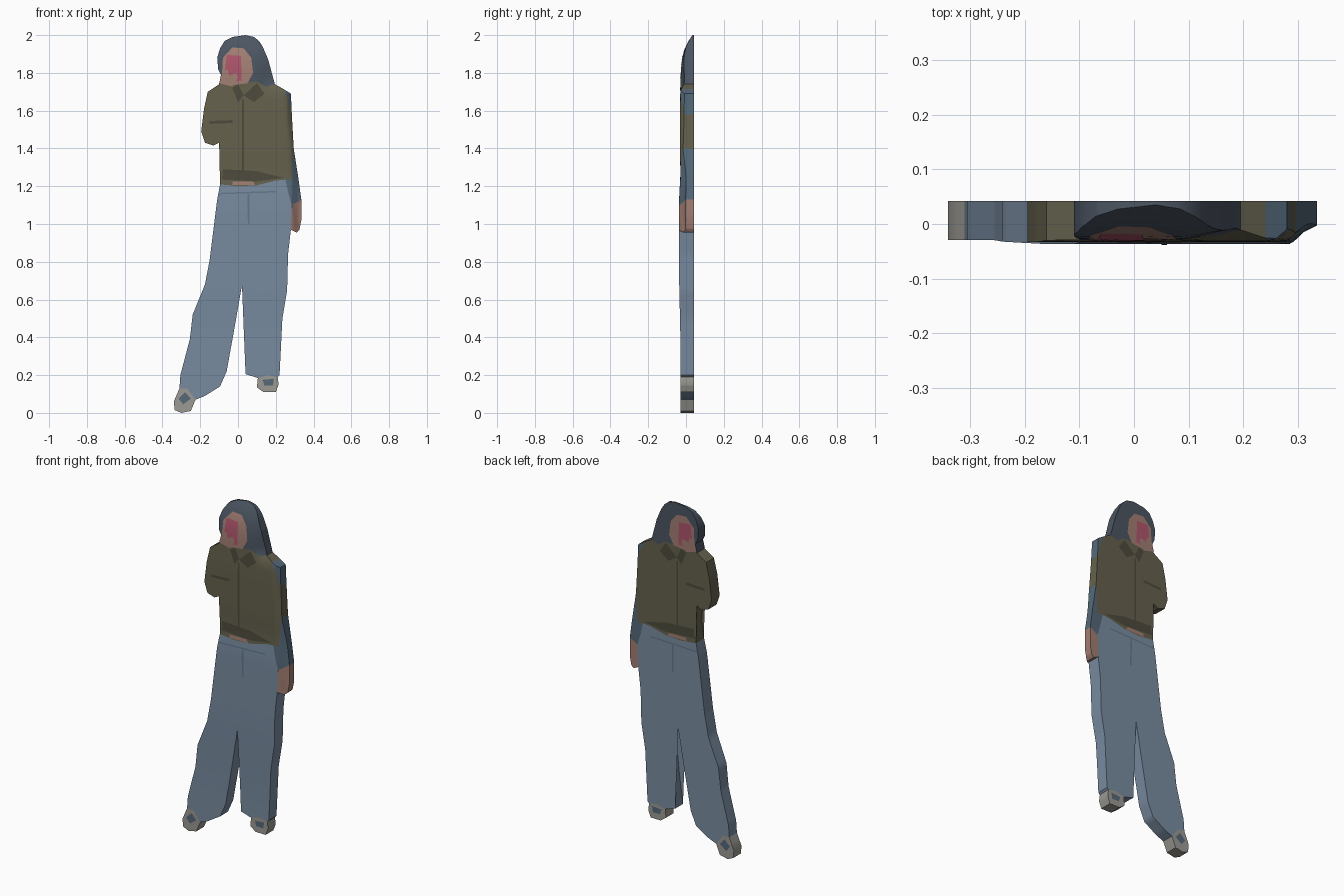
import bpy, bmesh, math
from mathutils import Vector
from mathutils.geometry import intersect_point_line

if "Cube" in bpy.data.objects:
    bpy.data.objects.remove(bpy.data.objects["Cube"])

BACK = 0.042
COLORS = {
    "hair": (0.07, 0.09, 0.12), "skin": (0.36, 0.21, 0.17), "shirt": (0.13, 0.12, 0.075),
    "shade": (0.075, 0.07, 0.045), "denim": (0.19, 0.26, 0.35), "navy": (0.09, 0.14, 0.19),
    "seam": (0.12, 0.18, 0.26), "shoe": (0.33, 0.32, 0.29), "case": (0.42, 0.09, 0.15),
}
MATS = {}
for key, rgb in COLORS.items():
    MATS[key] = bpy.data.materials.new(key)
    MATS[key].diffuse_color = (*rgb, 1)


def ramp(v, a, b):
    t = min(max((v - a) / (b - a), 0), 1)
    return t * t * (3 - 2 * t)


def front_y(x, z):
    """Height of the shallow front relief."""
    y = -0.029 - 0.008 * ramp(z, 0.3, 0.8) * (1 - ramp(z, 1.1, 1.3))
    y -= 0.004 * ramp(z, 1.25, 1.4) * (1 - ramp(z, 1.6, 1.75))
    t = min(max((z - 1.68) / 0.32, 0), 1)              # crown curves backwards
    y += 0.064 * t ** 4
    y += 0.030 * ramp(z, 1.7, 1.76) * ramp(x, 0.08, 0.19) * (1 - t)
    edge = 0.25 + 0.03 * ramp(1.7 - z, 0.0, 0.5)       # far arm falls back
    if z > 0.94:
        y += 0.034 * ramp(x, edge, edge + 0.05)
    return min(y, BACK - 0.006)


def ccw(pts):
    area = sum(a[0] * b[1] - b[0] * a[1] for a, b in zip(pts, pts[1:] + pts[:1]))
    return pts if area > 0 else pts[::-1]


def edges_of(pts):
    return list(zip(pts, pts[1:] + pts[:1]))


def build(name, pts, color, lift=0.0, walls=True, seams=()):
    bm = bmesh.new()
    face = bm.faces.new([bm.verts.new((x, 0, z)) for x, z in ccw(pts)])
    bmesh.ops.triangulate(bm, faces=[face])
    for axis, lo, n, step in ((0, -0.34, 28, 0.025), (2, 0.02, 50, 0.04)):
        for i in range(n):
            co, no = Vector((0, 0, 0)), Vector((0, 0, 0))
            co[axis], no[axis] = lo + i * step, 1
            bmesh.ops.bisect_plane(bm, geom=bm.verts[:] + bm.edges[:] + bm.faces[:],
                                   dist=1e-6, plane_co=co, plane_no=no)
    fronts = bm.faces[:]
    for f in fronts:
        f.normal_update()
        if f.normal.y > 0:
            f.normal_flip()
    rim = [(e.link_loops[0].vert, e.link_loops[0].link_loop_next.vert)
           for e in bm.edges if len(e.link_faces) == 1]

    def on_seam(p):
        for a, b in seams:
            q, t = intersect_point_line(p, Vector((a[0], 0, a[1])), Vector((b[0], 0, b[1])))
            if 0 <= t <= 1 and (q - p).length < 1e-4:
                return True
        return False

    rim = [r for r in rim if walls and not on_seam((r[0].co + r[1].co) / 2)]
    back = {v: bm.verts.new((v.co.x, BACK + lift * 0.5, v.co.z)) for v in bm.verts[:]}
    for f in fronts:
        bm.faces.new([back[v] for v in reversed(f.verts[:])])
    for a, b in rim:
        bm.faces.new((b, a, back[a], back[b]))
    for v in back:
        v.co.y = front_y(v.co.x, v.co.z) - lift
    me = bpy.data.meshes.new(name)
    bm.to_mesh(me)
    bm.free()
    ob = bpy.data.objects.new(name, me)
    bpy.context.collection.objects.link(ob)
    me.materials.append(MATS[color])
    bpy.context.view_layer.objects.active = ob
    ob.select_set(True)
    bpy.ops.object.shade_smooth_by_angle(angle=math.radians(35))
    ob.select_set(False)


# Shared seams between neighbouring parts
neck = [(-.10, 1.74), (-.03, 1.725), (0, 1.745), (.10, 1.755), (.15, 1.725), (.195, 1.74)]
waist = [(-.095, 1.21), (0, 1.20), (.10, 1.205), (.20, 1.23), (.25, 1.235)]
hip = [(.25, 1.235), (.265, 1.17), (.285, 1.10)]
cuff = [(.25, 1.235), (.285, 1.235), (.295, 1.40)]
shoulder = [(.285, 1.58), (.265, 1.66), (.24, 1.715)]
hem_l = [(-.31, .13), (-.27, .13), (-.225, .07)]
hem_r = [(.105, .185), (.16, .20), (.21, .19)]

# Main slab parts as front outlines (x, z)
parts = {
    "hair": (neck + [(.18, 1.79), (.16, 1.87), (.13, 1.94), (.11, 1.97), (.085, 1.99), (.04, 2.0),
                     (-.03, 1.99), (-.07, 1.97), (-.095, 1.93), (-.11, 1.88), (-.105, 1.82),
                     (-.09, 1.79)], "hair"),
    "shirt": (neck[:-1] + [(.195, 1.74)] + shoulder[::-1] + cuff[::-1] + waist[::-1][1:] +
              [(-.08, 1.31), (-.085, 1.40), (-.10, 1.43), (-.13, 1.415), (-.175, 1.43),
               (-.195, 1.49), (-.18, 1.61), (-.16, 1.70)], "shirt"),
    "upper_sleeve": (shoulder + [(.28, 1.69)], "navy"),
    "forearm_sleeve": (cuff + [(.32, 1.24), (.335, 1.13)] + hip[::-1][:-1], "navy"),
    "lowered_hand": ([(.335, 1.13), (.335, 1.02), (.325, .97), (.31, .955), (.28, .97), (.285, 1.10)],
                     "skin"),
    "jeans": (waist + hip[1:] + [(.28, .97), (.265, .84), (.26, .65), (.235, .50), (.23, .40),
              (.22, .20)] + hem_r[::-1] + [(.04, .205), (.065, .39), (.09, .60), (.075, .79),
              (.055, .91), (.025, .70), (-.015, .47), (-.06, .22), (-.095, .14), (-.175, .09)] +
              hem_l[::-1] + [(-.305, .20), (-.255, .39), (-.24, .52), (-.175, .68), (-.15, .81),
              (-.125, 1.0), (-.11, 1.13)], "denim"),
    "left_shoe": (hem_l + [(-.25, .01), (-.30, 0), (-.335, .015), (-.34, .06)], "shoe"),
    "right_shoe": (hem_r + [(.215, .15), (.20, .11), (.135, .11), (.10, .135)], "shoe"),
}
# Edges used by two parts are seams and get no side wall
count = {}
for pts, _ in parts.values():
    for e in edges_of(pts):
        count[frozenset(e)] = count.get(frozenset(e), 0) + 1
seams = [tuple(k) for k, n in count.items() if n > 1]
for name, (pts, color) in parts.items():
    build(name, pts, color, seams=seams)

# Thin surface details, repeated on the front and the back
details = {
    "face": ([(-.085, 1.79), (-.08, 1.88), (-.03, 1.935), (.03, 1.93), (.07, 1.88), (.08, 1.80),
              (.05, 1.745), (-.03, 1.735)], "skin", .001),
    "phone": ([(-.07, 1.80), (-.06, 1.895), (.015, 1.89), (.02, 1.76), (-.03, 1.755)], "case", .002),
    "raised_hand": ([(-.10, 1.745), (-.03, 1.728), (.0, 1.775), (-.01, 1.80), (-.045, 1.785),
                     (-.055, 1.82), (-.085, 1.80)], "skin", .003),
    "collar_left": ([(-.03, 1.72), (.0, 1.74), (.03, 1.68), (.0, 1.645)], "shade", .001),
    "collar_right": ([(.03, 1.68), (.10, 1.745), (.14, 1.69), (.085, 1.645)], "shade", .001),
    "placket": ([(.022, 1.66), (.032, 1.66), (.032, 1.27), (.022, 1.27)], "shade", .001),
    "pocket": ([(-.15, 1.545), (-.03, 1.55), (-.03, 1.535), (-.15, 1.53)], "shade", .001),
    "shirt_tail": ([(-.08, 1.29), (.10, 1.28), (.24, 1.245), (.10, 1.225), (-.085, 1.235)],
                   "shade", .001),
    "midriff": ([(-.03, 1.225), (.08, 1.225), (.09, 1.206), (-.03, 1.206)], "skin", .002),
    "waistband": ([(-.10, 1.165), (.20, 1.175), (.20, 1.167), (-.10, 1.157)], "seam", .001),
    "fly": ([(.05, 1.16), (.06, 1.16), (.062, 1.0), (.052, 1.0)], "seam", .001),
    "left_shoe_top": ([(-.315, .075), (-.28, .11), (-.25, .075), (-.29, .045)], "navy", .001),
    "right_shoe_top": ([(.13, .175), (.19, .18), (.185, .145), (.14, .145)], "navy", .001),
}
for name, (pts, color, lift) in details.items():
    build(name, pts, color, lift=lift, walls=False)

for m in bpy.data.materials:
    if m.users and not m.is_grease_pencil:
        m.use_nodes = True
        m.node_tree.nodes["Principled BSDF"].inputs["Base Color"].default_value = m.diffuse_color
